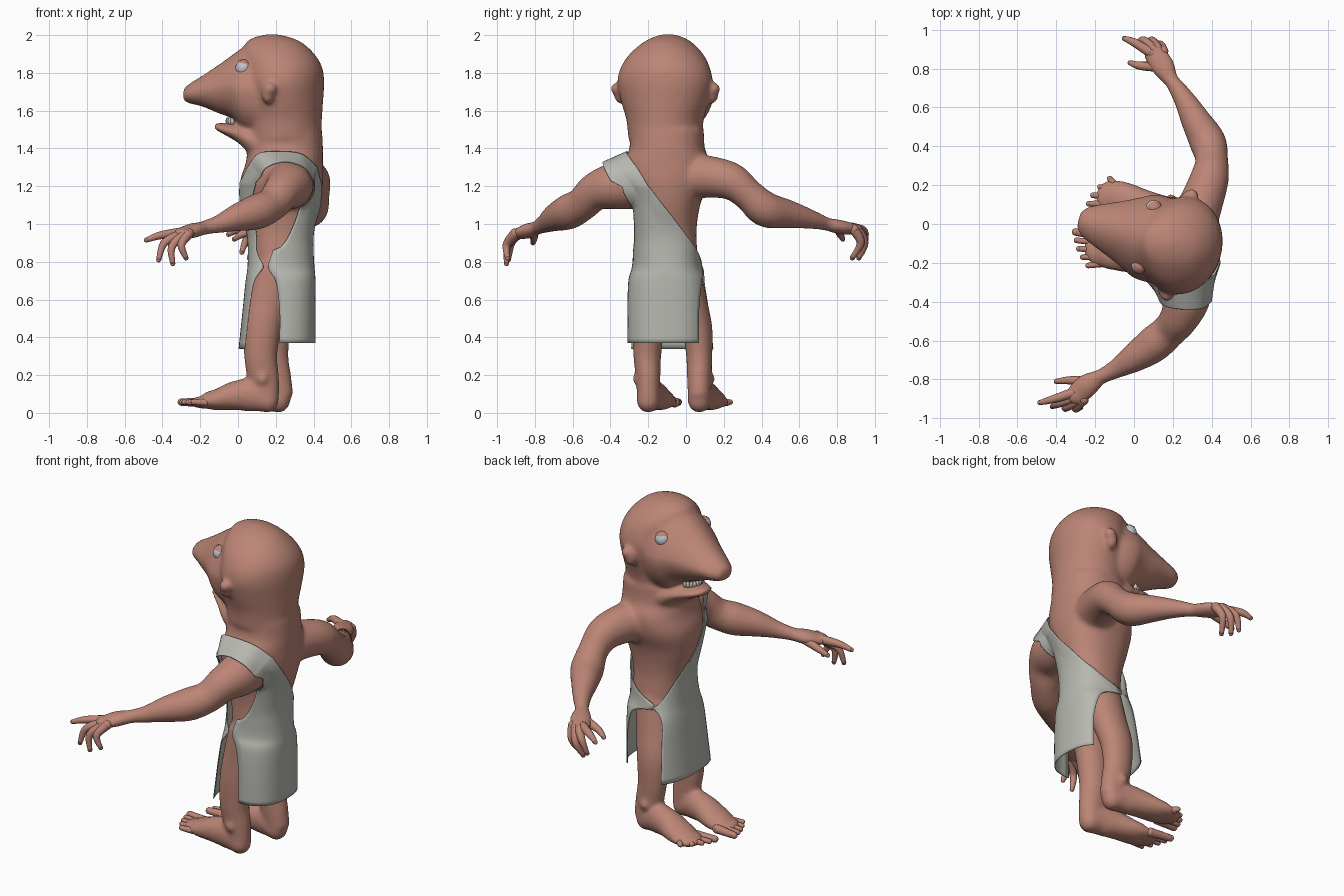
import bpy
import bmesh
import math
from mathutils import Vector, Matrix

if "Cube" in bpy.data.objects:
    bpy.data.objects.remove(bpy.data.objects["Cube"], do_unlink=True)


def material(name, colour):
    mat = bpy.data.materials.new(name)
    mat.use_nodes = True
    mat.diffuse_color = (*colour, 1)
    shader = next(n for n in mat.node_tree.nodes if n.type == 'BSDF_PRINCIPLED')
    shader.inputs["Base Color"].default_value = (*colour, 1)
    shader.inputs["Roughness"].default_value = 0.7
    return mat


SKIN = material("terracotta skin", (.5, .235, .18))
CLOTH = material("grey cloth", (.48, .48, .44))
EYE = material("pale eye", (.52, .56, .58))
TOOTH = material("ivory tooth", (.52, .52, .48))


def smooth(points, steps=5):
    """Catmull-Rom interpolation of tuples of any length."""
    rows = [points[0]] + list(points) + [points[-1]]
    result = []
    for a, b, c, d in zip(rows, rows[1:], rows[2:], rows[3:]):
        for k in range(steps):
            t = k / steps
            result.append([q + t / 2 * (r - p + t * (2 * p - 5 * q + 4 * r - s
                          + t * (3 * (q - r) + s - p)))
                          for p, q, r, s in zip(a, b, c, d)])
    return result + [list(points[-1])]


def bridge(bm, rings, closed=True):
    """Join rows of points with quads; closed rows also get end caps."""
    rows = [[bm.verts.new(p) for p in ring] for ring in rings]
    count = len(rows[0])
    for low, high in zip(rows, rows[1:]):
        for i in range(count if closed else count - 1):
            j = (i + 1) % count
            bm.faces.new((low[i], low[j], high[j], high[i]))
    if closed:
        bm.faces.new(rows[0])
        bm.faces.new(rows[-1])


def ball(bm, centre, size, turn=0):
    matrix = (Matrix.Translation(centre) @ Matrix.Rotation(turn, 4, 'Z')
              @ Matrix.Diagonal((*size, 1)))
    bmesh.ops.create_uvsphere(bm, u_segments=20, v_segments=12, radius=1, matrix=matrix)


def tube(bm, points, sides=20):
    """Round-ended tube; rows are x, y, z, side radius, optional up radius."""
    path = smooth(points)
    spots = [Vector(p[:3]) for p in path]
    span = (spots[-1] - spots[0]).normalized()
    ref = Vector((0, 0, 1)) if abs(span.z) < .8 else Vector((1, 0, 0))
    rings = []
    for i, (spot, row) in enumerate(zip(spots, path)):
        ahead = (spots[min(i + 1, len(spots) - 1)] - spots[max(i - 1, 0)]).normalized()
        side = ahead.cross(ref).normalized()
        up = side.cross(ahead)
        angles = [math.tau * k / sides for k in range(sides)]
        rings.append([spot + side * row[3] * math.cos(a) + up * row[-1] * math.sin(a)
                      for a in angles])
    bridge(bm, rings)
    for spot, row in ((spots[0], path[0]), (spots[-1], path[-1])):
        ball(bm, spot, (row[3], row[3], row[-1]))


def finish(bm, name, mat):
    bmesh.ops.recalc_face_normals(bm, faces=bm.faces)
    mesh = bpy.data.meshes.new(name)
    bm.to_mesh(mesh)
    bm.free()
    mesh.materials.append(mat)
    mesh.polygons.foreach_set("use_smooth", [True] * len(mesh.polygons))
    obj = bpy.data.objects.new(name, mesh)
    bpy.context.collection.objects.link(obj)
    return obj


def signed_power(value, power):
    return math.copysign(abs(value) ** power, value)


# The head is turned a little: d runs towards the snout, lat to its left
TURN = math.radians(14)
FORWARD = Vector((-math.cos(TURN), math.sin(TURN), 0))
LEFT = Vector((-math.sin(TURN), -math.cos(TURN), 0))
MIDDLE = -.1


def head(d, lat, z):
    return Vector((.2, MIDDLE, z)) + FORWARD * d + LEFT * lat


CIRCLE = [(math.cos(math.tau * k / 40), math.sin(math.tau * k / 40)) for k in range(40)]
body = bmesh.new()

# Torso and neck: z, centre x, depth radius, width radius
torso = [(.64, .22, .12, .15), (.78, .23, .15, .165), (.95, .225, .165, .155),
         (1.1, .225, .205, .175), (1.22, .23, .22, .22), (1.32, .245, .205, .23),
         (1.4, .25, .2, .2), (1.5, .25, .195, .195)]
bridge(body, [[(cx + rx * signed_power(c, .88), MIDDLE + ry * signed_power(s, .88), z)
               for c, s in CIRCLE] for z, cx, rx, ry in smooth(torso)])

# Cranium: z, forward offset, length radius, width radius
cranium = [(1.45, -.045, .195, .195), (1.55, -.045, .2, .205), (1.65, -.045, .205, .235),
           (1.75, -.045, .21, .255), (1.83, -.04, .205, .237), (1.9, -.015, .19, .195),
           (1.96, .01, .15, .13), (1.99, .02, .09, .075), (2.005, .02, .02, .02)]
bridge(body, [[head(d + rd * c, rl * s, z) for c, s in CIRCLE]
              for z, d, rd, rl in smooth(cranium)])

# Snout and lower jaw: forward distance, top, bottom, half width
snout = [(0, 1.995, 1.45, .2), (.07, 1.99, 1.45, .225), (.15, 1.955, 1.48, .222),
         (.2, 1.92, 1.535, .2), (.25, 1.885, 1.565, .175), (.3, 1.85, 1.582, .152),
         (.4, 1.785, 1.622, .11), (.46, 1.75, 1.635, .083), (.5, 1.72, 1.65, .045)]
jaw = [(.02, 1.58, 1.27, .17), (.1, 1.56, 1.33, .165), (.15, 1.55, 1.385, .15),
       (.2, 1.54, 1.43, .125), (.28, 1.535, 1.475, .09), (.32, 1.535, 1.495, .055),
       (.335, 1.53, 1.51, .025)]
for part in (snout, jaw):
    bridge(body, [[head(d, wide * c * (1 - .25 * max(s, 0)),
                        (top + low) / 2 + (top - low) / 2 * s) for c, s in CIRCLE]
                  for d, top, low, wide in smooth(part)])

# Ears
for side in (-1, 1):
    ball(body, head(-.02, side * .25, 1.69), (.036, .036, .055), -TURN)
    ball(body, head(-.035, side * .27, 1.715), (.035, .028, .035), -TURN)

# Arms and palms
tube(body, [(.3, 0, 1.25, .13), (.35, .12, 1.25, .112), (.39, .24, 1.225, .1),
            (.4, .33, 1.155, .085), (.38, .42, 1.078, .095), (.32, .53, 1.055, .078),
            (.26, .64, 1.03, .056), (.2, .73, 1.005, .039)])
tube(body, [(.27, -.25, 1.21, .13), (.27, -.38, 1.2, .125), (.235, -.48, 1.17, .102),
            (.18, -.55, 1.105, .09), (.1, -.62, 1.065, .094), (0, -.69, 1.035, .075),
            (-.1, -.75, 1, .049), (-.18, -.79, .98, .038)])
tube(body, [(.19, .74, 1, .039, .034), (.15, .81, .985, .062, .038), (.11, .87, .975, .06, .032)])
tube(body, [(-.17, -.785, .98, .039, .034), (-.24, -.83, .965, .062, .04),
            (-.29, -.875, .95, .06, .032)])

# Legs
tube(body, [(.2, -.18, .76, .1, .12), (.16, -.19, .6, .09, .11), (.13, -.2, .45, .085, .1),
            (.12, -.205, .3, .074, .088), (.135, -.2, .18, .065, .084), (.15, -.2, .08, .06, .07)])
tube(body, [(.22, -.02, .76, .1, .12), (.2, .02, .6, .09, .11), (.18, .06, .45, .08, .1),
            (.18, .07, .3, .07, .088), (.2, .07, .18, .065, .084), (.22, .07, .08, .06, .075)])

# Feet, ankle bones and toes
toes = bmesh.new()
foot = [(.155, -.2, .068, .062, .068), (.08, -.19, .095, .07, .09), (-.02, -.17, .09, .082, .077),
        (-.11, -.145, .068, .092, .055), (-.17, -.13, .056, .09, .034)]
for shift, inner in ((Vector((0, 0, 0)), 1), (Vector((.06, .27, 0)), -1)):
    tube(body, [(x + shift.x, y + shift.y, *rest) for x, y, *rest in foot[:-1]])
    tube(body, [(x + shift.x, y + shift.y, *rest) for x, y, *rest in foot[2:]])
    ball(body, Vector((.13, -.2 - inner * .06, .18)) + shift, (.03, .025, .032))
    for i in range(5):
        radius = .026 if i == 0 else .019
        across = inner * (.07 - .036 * i)
        base = Vector((-.17, -.13 + across, .055)) + shift
        tip = Vector((-.3 + .004 * i * i * (1.4 - .4 * inner),
                      -.125 + across * 1.2, .057)) + shift
        tube(toes, [(*base, radius), (*base.lerp(tip, .6), radius * .85),
                    (*tip, radius * .75)], 12)
finish(toes, "toes", SKIN)

# Merge the overlapping forms into one soft body
body = finish(body, "body", SKIN)
remesh = body.modifiers.new("merge", 'REMESH')
remesh.mode = 'VOXEL'
remesh.voxel_size = .011
soften = body.modifiers.new("soften", 'SMOOTH')
soften.factor = .5
soften.iterations = 14
merged = bpy.data.meshes.new_from_object(
    body.evaluated_get(bpy.context.evaluated_depsgraph_get()))
body.modifiers.clear()
body.data = merged
merged.materials.clear()
merged.materials.append(SKIN)
merged.polygons.foreach_set("use_smooth", [True] * len(merged.polygons))

# Fingers: root, knuckle and tip, the last of each hand being the thumb
hands = {
    "left_fingers": [
        ((-.3, -.865, .955), (-.41, -.9, .94), (-.485, -.92, .915)),
        ((-.3, -.89, .945), (-.39, -.925, .9), (-.42, -.94, .81)),
        ((-.28, -.905, .945), (-.35, -.945, .88), (-.345, -.95, .79)),
        ((-.26, -.905, .95), (-.3, -.95, .89), (-.275, -.945, .82)),
        ((-.23, -.81, .96), (-.33, -.805, .93), (-.4, -.81, .9))],
    "right_fingers": [
        ((.09, .88, .98), (0, .935, .97), (-.05, .955, .945)),
        ((.1, .9, .975), (.05, .945, .93), (.02, .935, .85)),
        ((.12, .905, .97), (.09, .945, .9), (.06, .915, .82)),
        ((.15, .89, .97), (.13, .925, .9), (.1, .88, .82)),
        ((.12, .81, .98), (.03, .815, .95), (-.02, .83, .92))]}
for name, fingers in hands.items():
    bm = bmesh.new()
    for root, knuckle, tip in fingers:
        tube(bm, [(*root, .027), (*knuckle, .021), (*tip, .013)], 12)
    finish(bm, name, SKIN)

# Eyes with upper and lower lids
eyes, lids = bmesh.new(), bmesh.new()
for side in (-1, 1):
    centre = head(.138, side * .151, 1.825)
    ball(eyes, centre, (.043, .043, .043))
    for up in (-1, 1):
        part = bmesh.new()
        ball(part, centre, (.046, .046, .046))
        bmesh.ops.bisect_plane(part, geom=part.verts[:] + part.edges[:] + part.faces[:],
                               plane_co=centre + Vector((0, 0, up * .027)),
                               plane_no=Vector((0, 0, up)) - FORWARD * .15, clear_inner=True)
        piece = bpy.data.meshes.new("lid piece")
        part.to_mesh(piece)
        part.free()
        lids.from_mesh(piece)
        bpy.data.meshes.remove(piece)
finish(eyes, "eyes", EYE)
finish(lids, "eyelids", SKIN)

# Lower teeth along the jaw
teeth = bmesh.new()
for k in range(-4, 5):
    a = k * .3
    spot = head(.2 + .06 * math.cos(a), .065 * math.sin(a), 1.545)
    ball(teeth, spot, (.011, .011, .02))
finish(teeth, "teeth", TOOTH)

# Cloth panels: z, centre x, depth radius, width radius, then side limits
front = [(.34, .215, .212, .3, -.29, .145), (.55, .22, .195, .275, -.285, .12),
         (.68, .19, .152, .235, -.285, .1), (.77, .165, .115, .19, -.287, .09),
         (.86, .19, .138, .18, -.25, .045), (.95, .215, .17, .18, -.245, -.015),
         (1.1, .225, .215, .2, -.26, -.12), (1.22, .235, .235, .25, -.32, -.19)]
back = [(.37, .22, .19, .21, -.32, .07), (.55, .22, .19, .21, -.32, .07),
        (.7, .2, .21, .205, -.32, .085), (.77, .16, .245, .187, -.29, .09),
        (.86, .185, .215, .18, -.28, .06), (.95, .21, .192, .18, -.275, -.005),
        (1.1, .23, .2, .2, -.285, -.12), (1.2, .24, .215, .25, -.335, -.2)]


def drape(panel, facing):
    rows = []
    for z, cx, rx, ry, low, high in smooth(panel):
        a, b = [math.asin(max(-1, min(1, (y - MIDDLE) / ry))) for y in (low, high)]
        row = []
        for k in range(25):
            u = math.sin(a + (b - a) * k / 24)
            bulge = max(0, 1 - abs(u) ** 2.5) ** .4
            row.append((cx + facing * rx * bulge, MIDDLE + ry * u, z))
        rows.append(row)
    return rows


# Shoulder strap from front to back: outer edge point, inner edge point
strap = [(.12, -.37, 1.25, .055, -.25, 1.31), (.15, -.42, 1.3, .11, -.3, 1.375),
         (.25, -.44, 1.33, .23, -.315, 1.385), (.35, -.435, 1.3, .34, -.31, 1.37),
         (.4, -.4, 1.23, .42, -.26, 1.3)]
cloth = bmesh.new()
over_shoulder = [[Vector(row[:3]).lerp(row[3:], k / 24) for k in range(25)]
                 for row in smooth(strap)]
bridge(cloth, drape(front, -1) + over_shoulder + drape(back, 1)[::-1], closed=False)
cloth = finish(cloth, "draped_cloth", CLOTH)
wrap = cloth.modifiers.new("keep outside", 'SHRINKWRAP')
wrap.target = body
wrap.wrap_mode = 'OUTSIDE'
wrap.offset = .01
cloth.modifiers.new("thickness", 'SOLIDIFY').thickness = .005
